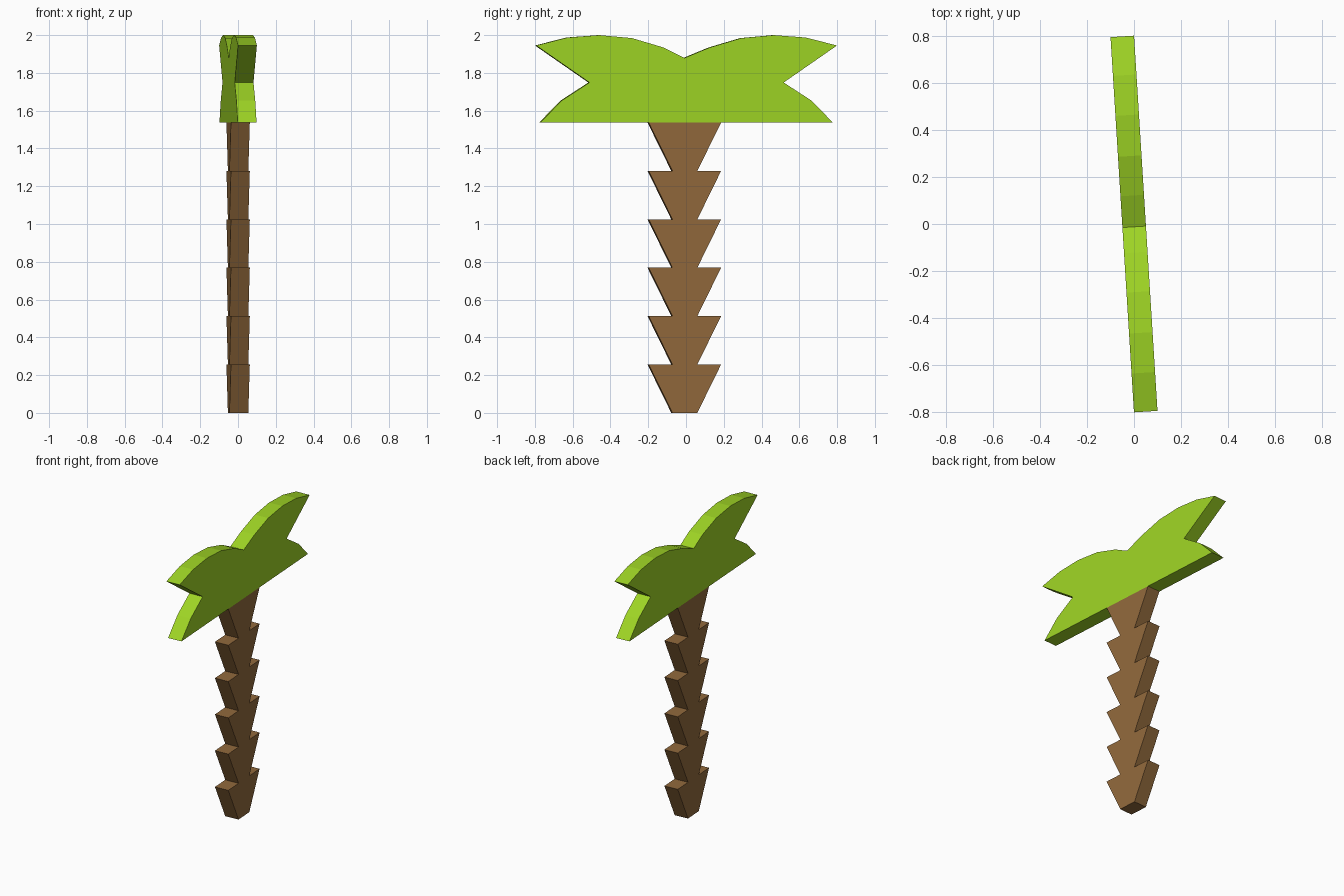
import bpy, bmesh, math

if "Cube" in bpy.data.objects:
    bpy.data.objects.remove(bpy.data.objects["Cube"], do_unlink=True)

THICKNESS = 0.1
TURN = math.atan(0.1 / 1.6)   # the whole cut-out is turned slightly about z


def material(name, rgb):
    mat = bpy.data.materials.new(name)
    mat.use_nodes = True
    mat.diffuse_color = (*rgb, 1)
    mat.node_tree.nodes["Principled BSDF"].inputs["Base Color"].default_value = (*rgb, 1)
    return mat


def slab(name, outline, mat):
    """Extrude a (y, z) outline along x into a flat-faced slab."""
    bm = bmesh.new()
    face = bm.faces.new([bm.verts.new((-THICKNESS / 2, y, z)) for y, z in outline])
    grown = bmesh.ops.extrude_face_region(bm, geom=[face])["geom"]
    bmesh.ops.translate(bm, vec=(THICKNESS, 0, 0),
                        verts=[g for g in grown if isinstance(g, bmesh.types.BMVert)])
    bmesh.ops.recalc_face_normals(bm, faces=bm.faces)
    mesh = bpy.data.meshes.new(name)
    bm.to_mesh(mesh)
    bm.free()
    mesh.materials.append(mat)
    obj = bpy.data.objects.new(name, mesh)
    obj.rotation_euler.z = TURN
    bpy.context.collection.objects.link(obj)
    return obj


leaf_green = material("leaf green", (0.342, 0.658, 0.018))
bark_brown = material("bark brown", (0.283, 0.141, 0.045))

# Trunk: stacked segments, each flaring outward to a flat ledge
SEGMENTS, TOP, CENTRE = 6, 1.537, -0.009
step = TOP / SEGMENTS
side = [(w, (i + k) * step) for i in range(SEGMENTS) for k, w in ((0, 0.066), (1, 0.192))]
trunk = [(CENTRE + w, z) for w, z in side] + [(CENTRE - w, z) for w, z in reversed(side)]
slab("trunk", trunk, bark_brown)

# Crown: two arched fronds with forked tips, mirrored about the middle dip
frond = [(0.776, TOP), (0.663, 1.653), (0.515, 1.749), (0.798, 1.945), (0.633, 1.987),
         (0.463, 2.0), (0.289, 1.984), (0.121, 1.934)]
crown = frond + [(-0.012, 1.879)] + [(-y, z) for y, z in reversed(frond)]
slab("palm_crown", crown, leaf_green)
